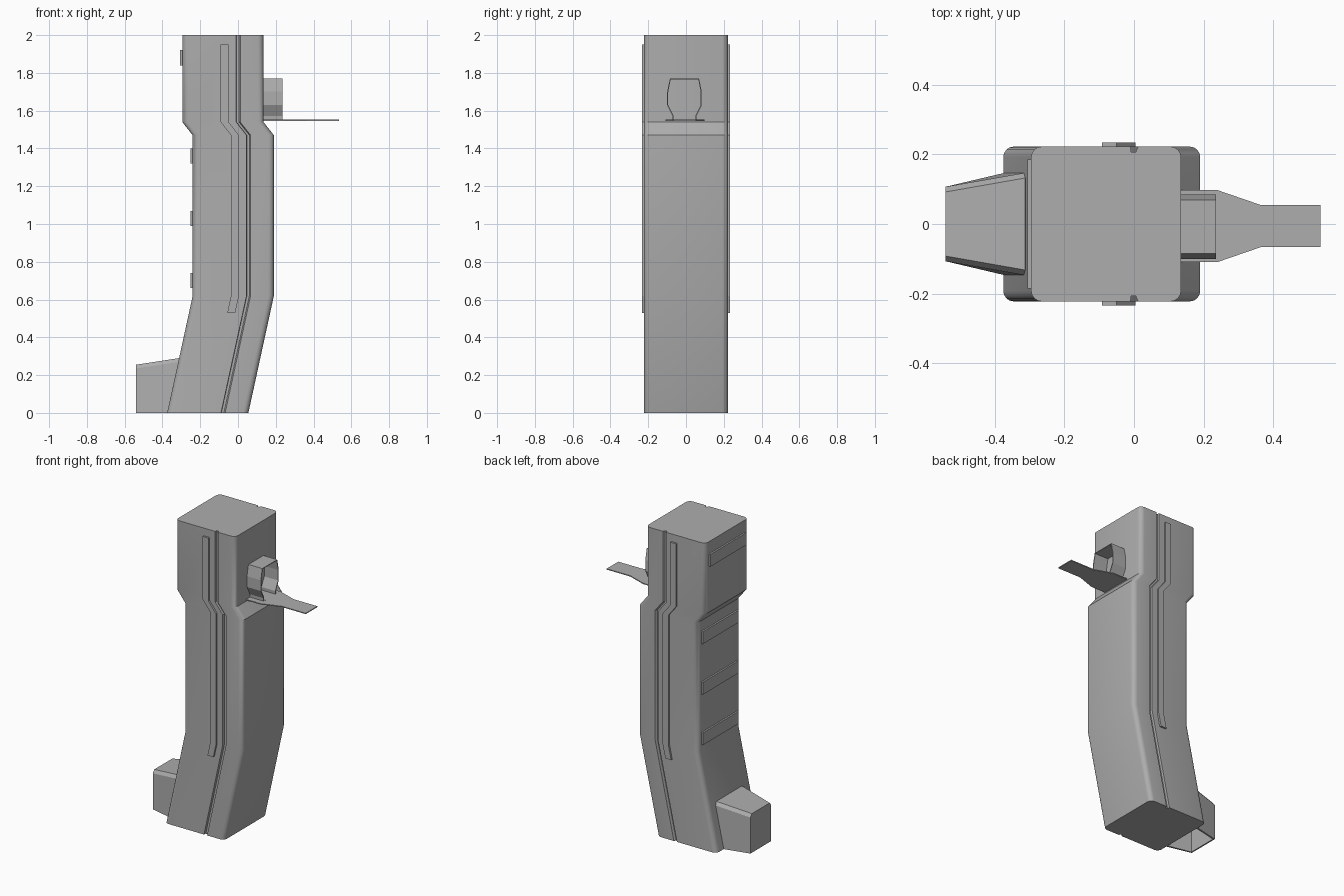
import bpy, bmesh, math

cube = bpy.data.objects.get("Cube")
if cube:
    bpy.data.objects.remove(cube, do_unlink=True)

grey = bpy.data.materials.new("mid_grey")
grey.use_nodes = True
colour = (0.42, 0.42, 0.42, 1)
grey.diffuse_color = colour
grey.node_tree.nodes["Principled BSDF"].inputs["Base Color"].default_value = colour

HALF_W, HALF_D = 0.215, 0.222
# Centre line of the bent body: height, x
SPINE = [(0, -0.16), (0.62, -0.025), (1.47, -0.025), (1.54, -0.08), (2, -0.08)]


def spine_x(z):
    for (z0, x0), (z1, x1) in zip(SPINE, SPINE[1:]):
        if z <= z1:
            return x0 + (x1 - x0) * (z - z0) / (z1 - z0)
    return SPINE[-1][1]


def loft(name, rings, smooth=False, caps=True, closed=True):
    """Skin a list of equal-length rings of points."""
    bm = bmesh.new()
    rows = [[bm.verts.new(p) for p in ring] for ring in rings]
    n = len(rows[0])
    for a, b in zip(rows, rows[1:]):
        for i in range(n if closed else n - 1):
            j = (i + 1) % n
            bm.faces.new((a[i], a[j], b[j], b[i]))
    if caps:
        bm.faces.new(rows[0])
        bm.faces.new(rows[-1])
    bmesh.ops.recalc_face_normals(bm, faces=bm.faces)
    mesh = bpy.data.meshes.new(name)
    bm.to_mesh(mesh)
    bm.free()
    obj = bpy.data.objects.new(name, mesh)
    bpy.context.collection.objects.link(obj)
    mesh.materials.append(grey)
    if smooth:
        bpy.ops.object.select_all(action="DESELECT")
        obj.select_set(True)
        bpy.context.view_layer.objects.active = obj
        bpy.ops.object.shade_smooth_by_angle(angle=math.radians(30))
    return obj


def thicken(obj, amount, offset):
    mod = obj.modifiers.new("thickness", "SOLIDIFY")
    mod.thickness = amount
    mod.offset = offset


def corner(cx, cy, start, radius=0.03, steps=4):
    return [(cx + radius * math.cos(start + math.pi / 2 * i / steps),
             cy + radius * math.sin(start + math.pi / 2 * i / steps))
            for i in range(steps + 1)]


# Body: rounded section with one groove per side, swept along the bend
half = corner(HALF_W - 0.03, HALF_D - 0.03, 0)
half += [(0.092, HALF_D), (0.085, 0.207), (0.072, 0.207), (0.07, HALF_D)]
half += corner(0.03 - HALF_W, HALF_D - 0.03, math.pi / 2)
section = half + [(x, -y) for x, y in reversed(half)]
loft("body", [[(cx + x, y, z) for x, y in section] for z, cx in SPINE], smooth=True)

# Raised side ribs following the bend
for side, label in ((-1, "front"), (1, "back")):
    rings = []
    for z in (0.53, 0.62, 1.47, 1.54, 1.95):
        cx = spine_x(z)
        rings.append([(cx + x, side * y, z) for x, y in
                      ((-0.012, 0.215), (0.03, 0.215), (0.03, 0.234), (-0.012, 0.234))])
    loft(label + "_rib", rings)

# Raised bars on the curved face
for i, z in enumerate((0.66, 0.99, 1.32, 1.84)):
    x = spine_x(z) - HALF_W
    rings = [[(px, -0.185, pz) for px, pz in
              ((x - 0.011, z), (x + 0.01, z), (x + 0.01, z + 0.08), (x - 0.011, z + 0.08))]]
    rings.append([(px, 0.185, pz) for px, _, pz in rings[0]])
    loft("grip_bar_%d" % (i + 1), rings)


# Hollow foot, open underneath
def foot_ring(x_low, x_top, width, top):
    arch = [(x_low, width, 0), (x_top, width, top - 0.02), (x_top, width - 0.015, top)]
    return arch + [(x, -y, z) for x, y, z in reversed(arch)]


outer = foot_ring(-0.54, -0.54, 0.107, 0.255)
inner = foot_ring(-0.37, -0.312, 0.147, 0.29)
foot = loft("foot", [outer, inner], caps=False, closed=False)
bm = bmesh.new()
bm.from_mesh(foot.data)
bm.verts.ensure_lookup_table()
bm.faces.new([bm.verts[i] for i in range(6)])
bmesh.ops.recalc_face_normals(bm, faces=bm.faces)
# Make sure the shell faces outward before it is thickened inward
end = min(bm.faces, key=lambda f: f.calc_center_median().x)
if end.normal.x > 0:
    bmesh.ops.reverse_faces(bm, faces=bm.faces)
bm.to_mesh(foot.data)
bm.free()
thicken(foot, 0.012, -1)

# Flat lever tongue
edge = [(0.13, 0.103), (0.24, 0.103), (0.365, 0.06), (0.535, 0.06)]
outline = edge + [(x, -y) for x, y in reversed(edge)]
loft("lever", [[(x, y - 0.006, z) for x, y in outline] for z in (1.546, 1.552)])

# Thin band loop above the lever
side = [(0.06, 1.55), (0.06, 1.572), (0.089, 1.63), (0.089, 1.70), (0.075, 1.768)]
band = side + [(-y, z) for y, z in reversed(side)]
loop = loft("lever_loop", [[(x, y - 0.008, z) for y, z in band] for x in (0.13, 0.235)],
            caps=False)
thicken(loop, 0.006, 0)
